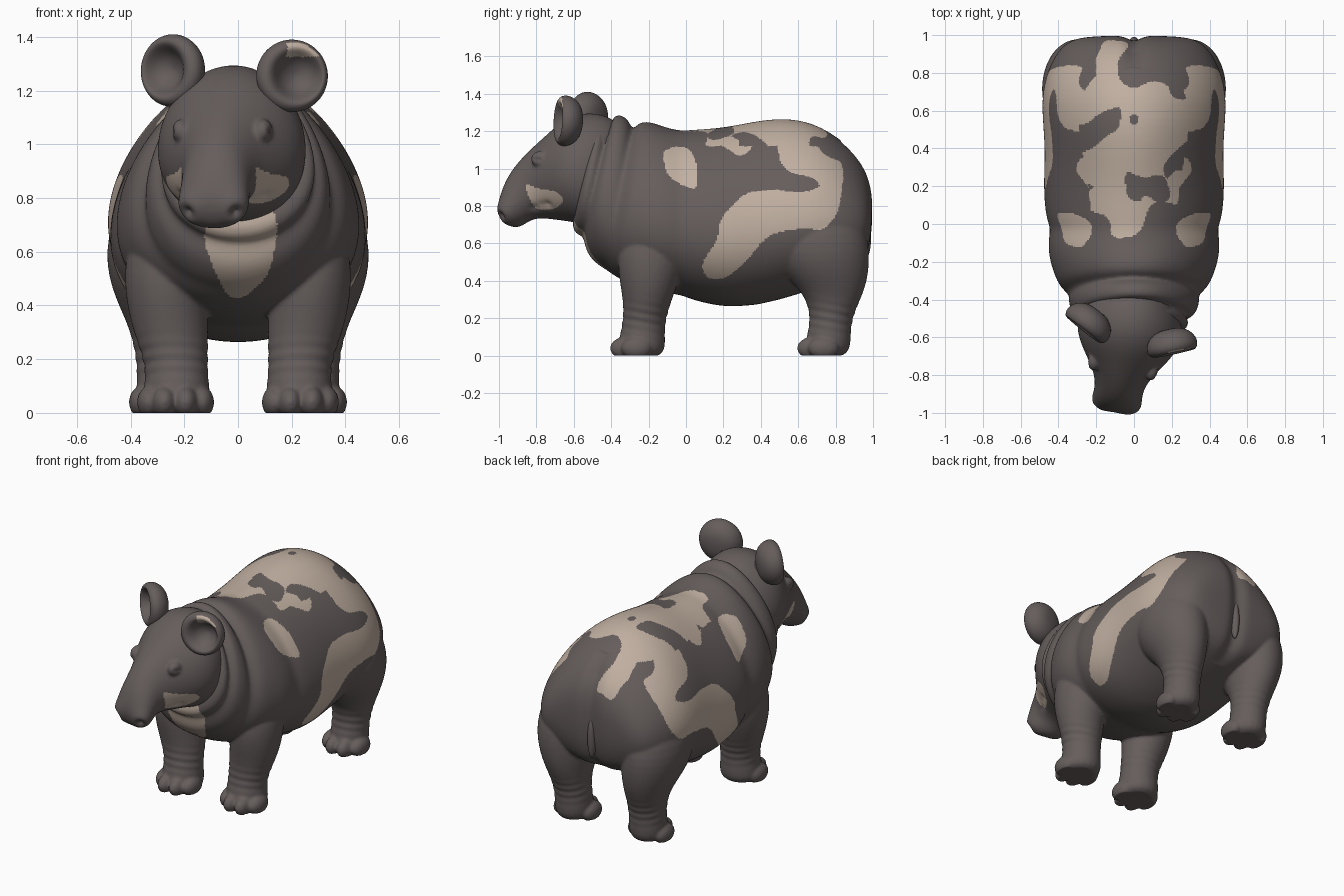
import bpy, bmesh
from math import sin, cos, pi, exp, radians
from mathutils import Vector, Matrix

cube = bpy.data.objects.get("Cube")
if cube:
    bpy.data.objects.remove(cube)


def make_material(name, colour):
    mat = bpy.data.materials.new(name)
    mat.use_nodes = True
    mat.diffuse_color = colour
    bsdf = mat.node_tree.nodes["Principled BSDF"]
    bsdf.inputs["Base Color"].default_value = colour
    bsdf.inputs["Roughness"].default_value = 0.8
    return mat


materials = [make_material("dark_hide", (0.13, 0.11, 0.107, 1)),
             make_material("pale_patch", (0.53, 0.43, 0.355, 1))]


def skin(bm, rings):
    """Closed surface through a list of point rings."""
    loops = [[bm.verts.new(p) for p in ring] for ring in rings]
    count = len(loops[0])
    for a, b in zip(loops, loops[1:]):
        for i in range(count):
            j = (i + 1) % count
            bm.faces.new((a[i], a[j], b[j], b[i]))
    bm.faces.new(loops[0])
    bm.faces.new(loops[-1])


def barrel(bm, sections, egg, count=28):
    """Horizontal loft; each section is top y, top z, bottom y, bottom z, half width."""
    rings = []
    for yt, zt, yb, zb, w in sections:
        top, low = Vector((0, yt, zt)), Vector((0, yb, zb))
        mid, half = (top + low) / 2, (top - low) / 2
        ring = []
        for i in range(count):
            a = 2 * pi * i / count
            p = mid + half * cos(a)
            p.x = w * sin(a) * (1 - egg * cos(a))
            ring.append(p)
        rings.append(ring)
    skin(bm, rings)


def column(bm, side, sections, count=18):
    """Upright loft; each section is centre x, y, z and the two radii."""
    angles = [2 * pi * i / count for i in range(count)]
    skin(bm, [[(side * (x + rx * cos(a)), y + ry * sin(a), z) for a in angles]
              for x, y, z, rx, ry in sections])


def ball(bm, centre, size):
    m = Matrix.Translation(centre) @ Matrix.Diagonal((*size, 1))
    bmesh.ops.create_uvsphere(bm, u_segments=14, v_segments=10, radius=1, matrix=m)


def finish(name, bm, voxel=0, smooth=0):
    """Turn the parts into one smooth mesh, fused if a voxel size is given."""
    bmesh.ops.recalc_face_normals(bm, faces=bm.faces)
    mesh = bpy.data.meshes.new(name)
    bm.to_mesh(mesh)
    bm.free()
    obj = bpy.data.objects.new(name, mesh)
    bpy.context.collection.objects.link(obj)
    obj.modifiers.new("round", "SUBSURF").levels = 2
    if voxel:
        fuse = obj.modifiers.new("fuse", "REMESH")
        fuse.mode, fuse.voxel_size = "VOXEL", voxel
        soften = obj.modifiers.new("soften", "SMOOTH")
        soften.factor, soften.iterations = 0.5, smooth
    graph = bpy.context.evaluated_depsgraph_get()
    obj.data = bpy.data.meshes.new_from_object(obj.evaluated_get(graph))
    obj.modifiers.clear()
    bpy.data.meshes.remove(mesh)
    obj.data.name = name
    obj.data.materials.clear()
    for mat in materials:
        obj.data.materials.append(mat)
    obj.data.shade_smooth()
    return obj


def sculpt(obj, rule):
    """Push every vertex along its normal by the amount the rule gives."""
    moves = [v.normal * rule(v.co) for v in obj.data.vertices]
    for v, move in zip(obj.data.vertices, moves):
        v.co += move
        v.co.z = max(v.co.z, 0)


def paint(obj, rule):
    for p in obj.data.polygons:
        p.material_index = int(bool(rule(p.center)))


def outline(points):
    """Round the corners of an outline given in hundredths."""
    points = [Vector(p) / 100 for p in points]
    for _ in range(2):
        pairs = zip(points, points[1:] + points[:1])
        points = [a.lerp(b, t) for a, b in pairs for t in (.2, .8)]
    return [tuple(p) for p in points]


def inside(poly, u, v):
    hit = False
    for (a, b), (c, d) in zip(poly, poly[1:] + poly[:1]):
        if (b > v) != (d > v) and u < a + (v - b) * (c - a) / (d - b):
            hit = not hit
    return hit


# Torso with a tilted, folded neck
bm = bmesh.new()
barrel(bm, [
    (1.0, .82, .995, .66, .22), (.985, .95, .97, .53, .33), (.93, 1.06, .92, .44, .395),
    (.83, 1.16, .8, .39, .455), (.68, 1.25, .66, .345, .485), (.52, 1.275, .52, .3, .475),
    (.36, 1.255, .36, .262, .465), (.2, 1.22, .2, .255, .475), (.03, 1.21, .03, .295, .462),
    (-.02, 1.205, -.02, .32, .435), (-.08, 1.215, -.1, .33, .45), (-.14, 1.235, -.2, .35, .445),
    (-.2, 1.255, -.3, .38, .42), (-.255, 1.25, -.38, .42, .39), (-.285, 1.2, -.43, .46, .335),
    (-.305, 1.265, -.47, .48, .345), (-.355, 1.295, -.52, .53, .33), (-.39, 1.28, -.54, .58, .31),
    (-.41, 1.21, -.55, .64, .265), (-.425, 1.28, -.58, .64, .29),
    (-.47, 1.285, -.61, .68, .275), (-.5, 1.2, -.6, .74, .2)], 0.2)

# Legs and toes, mirrored
front_leg = [(.25, -.17, .78, .1, .1), (.28, -.185, .6, .145, .18), (.27, -.195, .44, .155, .172),
             (.25, -.205, .3, .143, .132), (.228, -.225, .18, .115, .112),
             (.228, -.235, .09, .124, .125), (.23, -.245, -.02, .135, .135)]
rear_leg = [(.25, .7, .88, .15, .18), (.305, .705, .64, .203, .28), (.295, .735, .46, .182, .25),
            (.28, .79, .34, .135, .165), (.268, .78, .22, .112, .115),
            (.265, .765, .12, .112, .115), (.265, .75, -.02, .12, .135)]
for side in (-1, 1):
    for leg, x, y in ((front_leg, .235, -.325), (rear_leg, .265, .675)):
        column(bm, side, leg)
        for offset, back in ((-.1, .05), (-.04, 0), (.04, 0), (.095, .06)):
            ball(bm, (side * (x + offset), y + back, .04), (.048, .085, .06))
body = finish("body", bm, 0.009, 4)


def body_relief(p):
    amount = 0
    if p.y > .8 and .4 < p.z < 1.15:      # cleft of the rump
        amount -= .025 * exp(-(p.x / .05) ** 2) * min(1, (p.y - .8) * 8)
    if p.z < .4:                          # faint leg wrinkles
        amount += .0018 * sin(p.z * 130 + p.y * 25) * exp(-((p.z - .2) / .07) ** 2)
    return amount


sculpt(body, body_relief)

# Hide pattern: outlines on the flanks, the back and the chest
flank = [outline(points) for points in (
    [(-13, 109), (-6, 112), (2, 111), (6, 102), (6, 89), (0, 90), (-10, 96)],
    [(7, 117), (16, 114), (23, 110), (29, 106), (36, 111), (34, 122), (20, 122)],
    [(50, 130), (49, 105), (55, 98), (69, 95), (72, 90), (62, 87), (45, 89), (31, 87), (18, 73),
     (17, 62), (8, 49), (11, 41), (21, 41), (32, 50), (44, 65), (61, 68), (74, 67), (82, 77),
     (85, 103), (74, 107), (69, 114), (79, 118), (72, 130)])]
back = outline([
    (-16, 98), (-1, 96), (-9, 87), (-8, 76), (0, 71), (9, 76), (18, 74), (20, 67), (29, 65),
    (31, 84), (44, 78), (50, 50), (36, 48), (34, 20), (25, 10), (14, 12), (8, 10), (3, -6),
    (-12, -8), (-13, 4), (-24, 7), (-26, 16), (-20, 20), (-34, 24), (-40, 40), (-48, 50),
    (-45, 75), (-30, 85), (-20, 87)])
islands = [outline(points) for points in (
    [(36, 51), (20, 37), (15, 30), (17, 23), (22, 29), (33, 28), (37, 36)],
    [(-5, 29), (5, 24), (16, 27), (20, 14), (14, 10), (6, 16), (3, 11), (-4, 14)],
    [(-6, 63), (-18, 59), (-26, 52), (-41, 55), (-41, 42), (-30, 37), (-22, 40), (-14, 47), (-8, 50)],
    [(-2, 53), (2, 53), (2, 58), (-2, 58)])]
bib = outline([(-13, 65), (-10, 56), (-4, 43), (3, 43), (12, 52), (15, 68), (13, 77), (-11, 73)])


def body_pattern(p):
    if p.y < -.36:
        return inside(bib, p.x, p.z)
    if p.z > 1.12 or (p.z > .9 and abs(p.x) < .2):
        return inside(back, p.x, p.y) and not any(inside(s, p.x, p.y) for s in islands)
    return abs(p.x) > .2 and any(inside(s, p.y, p.z) for s in flank)


paint(body, body_pattern)

# Head with a drooping snout, built straight and then turned
bm = bmesh.new()
barrel(bm, [
    (-.3, 1.2, -.42, .62, .2), (-.42, 1.29, -.5, .67, .265), (-.55, 1.305, -.56, .7, .285),
    (-.66, 1.26, -.62, .715, .265), (-.75, 1.18, -.7, .725, .21), (-.83, 1.11, -.78, .735, .152),
    (-.91, 1.03, -.84, .725, .128), (-.965, .95, -.89, .685, .132), (-1.0, .86, -.94, .685, .125),
    (-1.012, .78, -.98, .71, .085)], 0.06)
for side in (-1, 1):
    ball(bm, (side * .155, -.755, 1.05), (.036, .055, .045))
head = finish("head", bm, 0.0085, 5)

# Nostrils, eye folds and mouth line: x, y, z, radius, push
features = [(.09, -.975, .75, .024, -.035), (.085, -.97, .76, .055, .015),
            (.19, -.785, 1.05, .012, -.008), (.19, -.76, 1.047, .012, -.008),
            (.17, -.72, .8, .025, -.012), (.16, -.76, .79, .025, -.015), (.13, -.8, .78, .025, -.015)]


def head_relief(p):
    q = Vector((abs(p.x), p.y, p.z))
    return sum(push * exp(-(q - Vector((x, y, z))).length_squared / r ** 2)
               for x, y, z, r, push in features)


sculpt(head, head_relief)
cheek = outline([(-85, 92), (-75, 89), (-66, 88), (-61, 83), (-68, 78), (-79, 78), (-82, 84)])
paint(head, lambda p: abs(p.x) > .06 and inside(cheek, p.y, p.z))
pivot = Matrix.Translation((0, -.42, 0))
head.data.transform(pivot @ Matrix.Rotation(radians(-10), 4, "Z") @ pivot.inverted())

# Cupped ears: radius, depth along the facing direction, outward shift of the opening
cup = [(.01, -.085, 0), (.07, -.08, 0), (.118, -.05, 0), (.141, 0, 0), (.132, .035, 0),
       (.108, .052, .006), (.087, .035, .014), (.06, -.01, .02), (.01, -.03, .02)]
for name, side, spot, facing in (("left_ear", 1, (.2, -.64, 1.255), (.22, -1, .05)),
                                 ("right_ear", -1, (-.24, -.525, 1.275), (-.62, -.78, .05))):
    bm = bmesh.new()
    skin(bm, [[(r * cos(i * pi / 12) + side * shift, r * sin(i * pi / 12), depth)
               for i in range(24)] for r, depth, shift in cup])
    ball(bm, (-side * .07, -.08, -.05), (.075, .08, .065))
    ear = finish(name, bm)
    if side > 0:
        paint(ear, lambda p: p.y > .07 and p.z > 0 and p.x > -.025 and p.xy.length < .122)
    turn = Vector(facing).to_track_quat("Z", "Y").to_matrix().to_4x4()
    ear.data.transform(Matrix.Translation(spot) @ turn)

# Short hanging tail
bm = bmesh.new()
ball(bm, (0, .96, .645), (.027, .032, .13))
finish("tail", bm)
